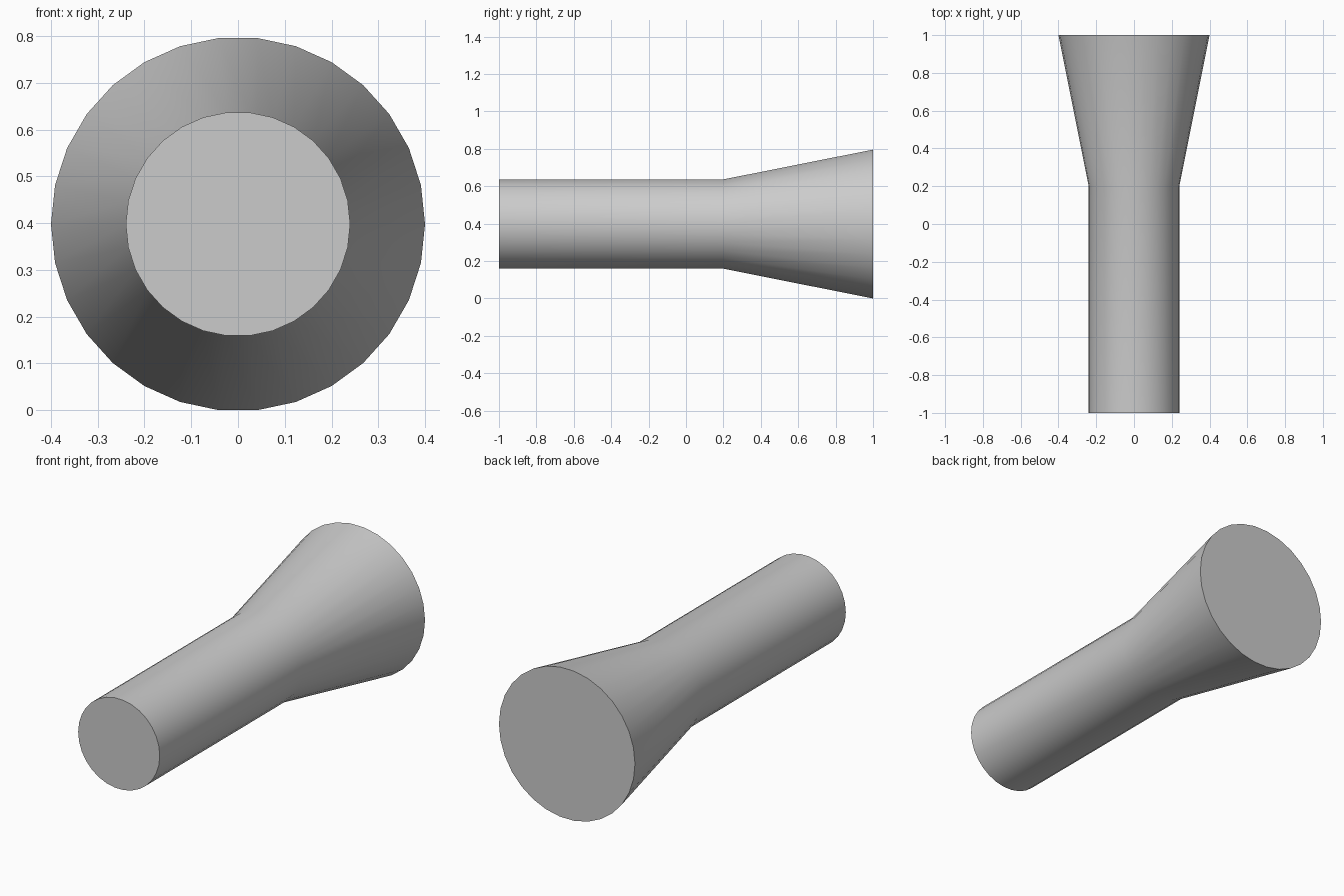
import bpy, bmesh
from math import sin, cos, pi, radians

if "Cube" in bpy.data.objects:
    bpy.data.objects.remove(bpy.data.objects["Cube"])

SIDES = 30
AXIS_Z = 0.4 * cos(pi / SIDES)   # lowest flat of the rim rests on z = 0


def lathe_y(name, profile, sides, z):
    """Closed turned body along y from (y, radius) points, with flat end caps."""
    bm = bmesh.new()
    rings = []
    for y, r in profile:
        rings.append([bm.verts.new((r * cos(2 * pi * i / sides), y,
                                    z + r * sin(2 * pi * i / sides)))
                      for i in range(sides)])
    for a, b in zip(rings, rings[1:]):
        for i in range(sides):
            j = (i + 1) % sides
            bm.faces.new((a[i], a[j], b[j], b[i]))
    bm.faces.new(rings[0])
    bm.faces.new(rings[-1])
    bmesh.ops.recalc_face_normals(bm, faces=bm.faces)
    mesh = bpy.data.meshes.new(name)
    bm.to_mesh(mesh)
    bm.free()
    obj = bpy.data.objects.new(name, mesh)
    bpy.context.collection.objects.link(obj)
    bpy.context.view_layer.objects.active = obj
    obj.select_set(True)
    bpy.ops.object.shade_smooth_by_angle(angle=radians(40))
    obj.select_set(False)
    return obj


# Straight handle running into the flared head
lathe_y("flashlight_body", [(-1.0, 0.24), (0.2, 0.24), (1.0, 0.4)], SIDES, AXIS_Z)
